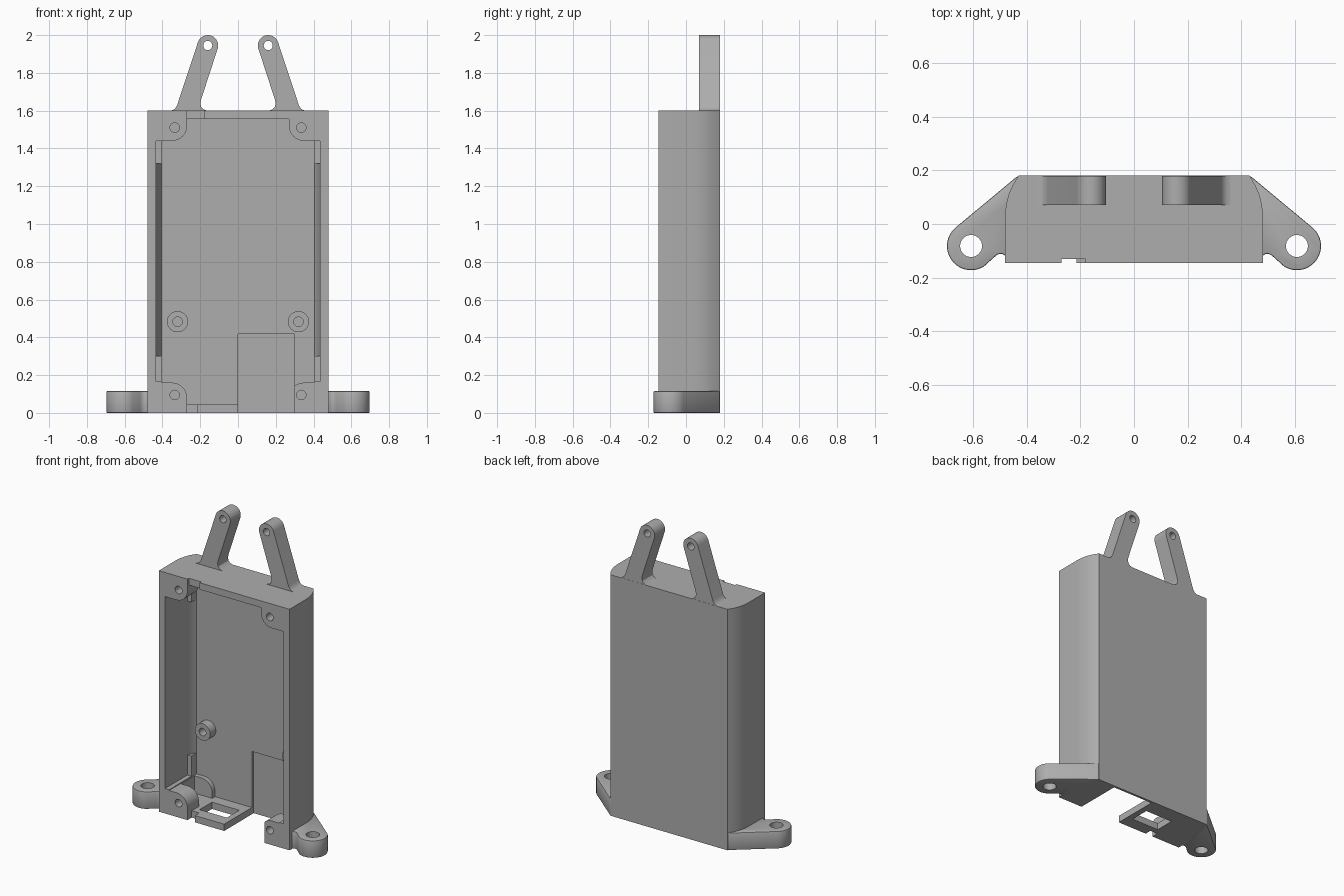
import bpy, bmesh, math
from mathutils import Vector

if "Cube" in bpy.data.objects:
    bpy.data.objects.remove(bpy.data.objects["Cube"], do_unlink=True)

grey = bpy.data.materials.new("plain grey")
grey.use_nodes = True
COLOUR = (0.42, 0.42, 0.42, 1)
grey.diffuse_color = COLOUR
grey.node_tree.nodes["Principled BSDF"].inputs["Base Color"].default_value = COLOUR


def prism(name, points, low, high, axis="z"):
    """Extrude a profile: xy points along z, or xz points along y."""
    def place(p, d):
        return (p[0], p[1], d) if axis == "z" else (p[0], d, p[1])
    bm = bmesh.new()
    face = bm.faces.new([bm.verts.new(place(p, low)) for p in points])
    grown = bmesh.ops.extrude_face_region(bm, geom=[face])
    step = Vector(place((0, 0), high - low))
    bmesh.ops.translate(bm, vec=step, verts=[v for v in grown["geom"] if isinstance(v, bmesh.types.BMVert)])
    bmesh.ops.recalc_face_normals(bm, faces=bm.faces)
    mesh = bpy.data.meshes.new(name)
    bm.to_mesh(mesh)
    bm.free()
    mesh.materials.append(grey)
    ob = bpy.data.objects.new(name, mesh)
    bpy.context.collection.objects.link(ob)
    return ob


def arc(cx, cy, r, start, end, steps=10):
    angles = [math.radians(start + (end - start) * i / steps) for i in range(steps + 1)]
    return [(cx + r * math.cos(a), cy + r * math.sin(a)) for a in angles]


def circle(cx, cy, r):
    return arc(cx, cy, r, 0, 348.75, 31)


def flip(points, sx=1, sy=1, mid=0.0):
    return [(x * sx, mid + (y - mid) * sy) for x, y in points]


def box(x0, x1, y0, y1, z0, z1):
    return prism("cutter", [(x0, y0), (x1, y0), (x1, y1), (x0, y1)], z0, z1)


def bake(ob):
    graph = bpy.context.evaluated_depsgraph_get()
    mesh = bpy.data.meshes.new_from_object(ob.evaluated_get(graph))
    ob.modifiers.clear()
    ob.data = mesh


def cut(ob, *cutters):
    for c in cutters:
        c.hide_render = True
        mod = ob.modifiers.new("cut", "BOOLEAN")
        mod.operation = "DIFFERENCE"
        mod.solver = "EXACT"
        mod.object = c
        bake(ob)
        bpy.data.objects.remove(c, do_unlink=True)


def finish(ob):
    bpy.ops.object.select_all(action="DESELECT")
    ob.select_set(True)
    bpy.context.view_layer.objects.active = ob
    bpy.ops.object.shade_smooth_by_angle(angle=math.radians(30))


HEIGHT, MID = 1.6, 0.8
FRONT, BACK, INNER = -0.145, 0.18, 0.145

# Outer shell with curved rear corners
half = [(0.48, FRONT), (0.48, 0.04), (0.476, 0.075), (0.467, 0.11), (0.452, 0.145), (0.43, BACK)]
case = prism("case", half + flip(half, -1)[::-1], 0, HEIGHT)

# Main opening, leaving four rounded corner posts
corner = [(0.405, 1.44), (0.35, 1.44)] + arc(0.35, 1.52, 0.08, 270, 180) + [(0.27, 1.555)]
top = corner + flip(corner, -1)[::-1]
opening = top + flip(top, 1, -1, MID)[::-1]
cut(case, prism("cutter", opening, -0.3, INNER, "y"))

# Wider side channels with sloping rear walls between the corner tabs
cut(case, box(-0.435, 0.435, -0.3, 0.09, 0.165, 1.44))
slope = [(0.435, 0.08), (0.435, 0.09), (0.405, INNER), (0.39, INNER), (0.39, 0.08)]
for side in (1, -1):
    cut(case, prism("cutter", flip(slope, side), 0.3, 1.32))

# Gap behind the posts, cable bay, slots and notches
cut(case,
    box(-0.4, 0.4, -0.025, 0.115, 0.045, 1.555),
    box(0, 0.298, -0.3, 0.165, -0.1, 0.417),
    box(-0.24, -0.04, -0.06, 0.07, -0.1, 0.1),
    box(-0.27, -0.18, -0.3, -0.13, 1.5, 1.7),
    box(-0.27, -0.215, -0.3, -0.1, -0.1, 0.1))

# Screw holes in the posts
for x in (-0.335, 0.335):
    for z in (0.095, 1.51):
        cut(case, prism("cutter", circle(x, z, 0.025), -0.3, -0.06, "y"))
finish(case)

# Mirrored parts: standoffs, top arms and base lugs
arm_shape = ([(0.33, 1.57), (0.36, 1.6), (0.345, 1.603), (0.332, 1.612), (0.322, 1.63)]
             + arc(0.16, 1.945, 0.055, 18, 198, 16)
             + [(0.195, 1.66), (0.199, 1.64), (0.195, 1.62), (0.183, 1.607), (0.165, 1.6), (0.19, 1.57)])
lug_shape = ([(0.425, 0.175), (0.435, 0.178)] + arc(0.607, -0.082, 0.09, 50, -122, 22)
             + [(0.52, -0.123), (0.51, -0.115), (0.5, -0.111), (0.49, -0.112), (0.48, -0.118),
                (0.45, -0.118), (0.45, 0.08)])
for side, label in ((1, "left"), (-1, "right")):
    standoff = prism(label + "_standoff", circle(side * 0.32, 0.483, 0.056), 0.085, INNER + 0.005, "y")
    cut(standoff, prism("cutter", circle(side * 0.32, 0.483, 0.025), 0, 0.14, "y"))
    finish(standoff)

    arm = prism(label + "_arm", flip(arm_shape, side), 0.07, BACK - 0.001, "y")
    cut(arm, prism("cutter", circle(side * 0.16, 1.945, 0.024), -0.1, 0.4, "y"))
    finish(arm)

    lug = prism(label + "_lug", flip(lug_shape, side), 0, 0.115)
    bevel = lug.modifiers.new("soft edge", "BEVEL")
    bevel.width = 0.008
    bevel.segments = 2
    bevel.limit_method = "ANGLE"
    bevel.angle_limit = math.radians(50)
    bake(lug)
    cut(lug, prism("cutter", circle(side * 0.607, -0.082, 0.041), -0.1, 0.3))
    finish(lug)
